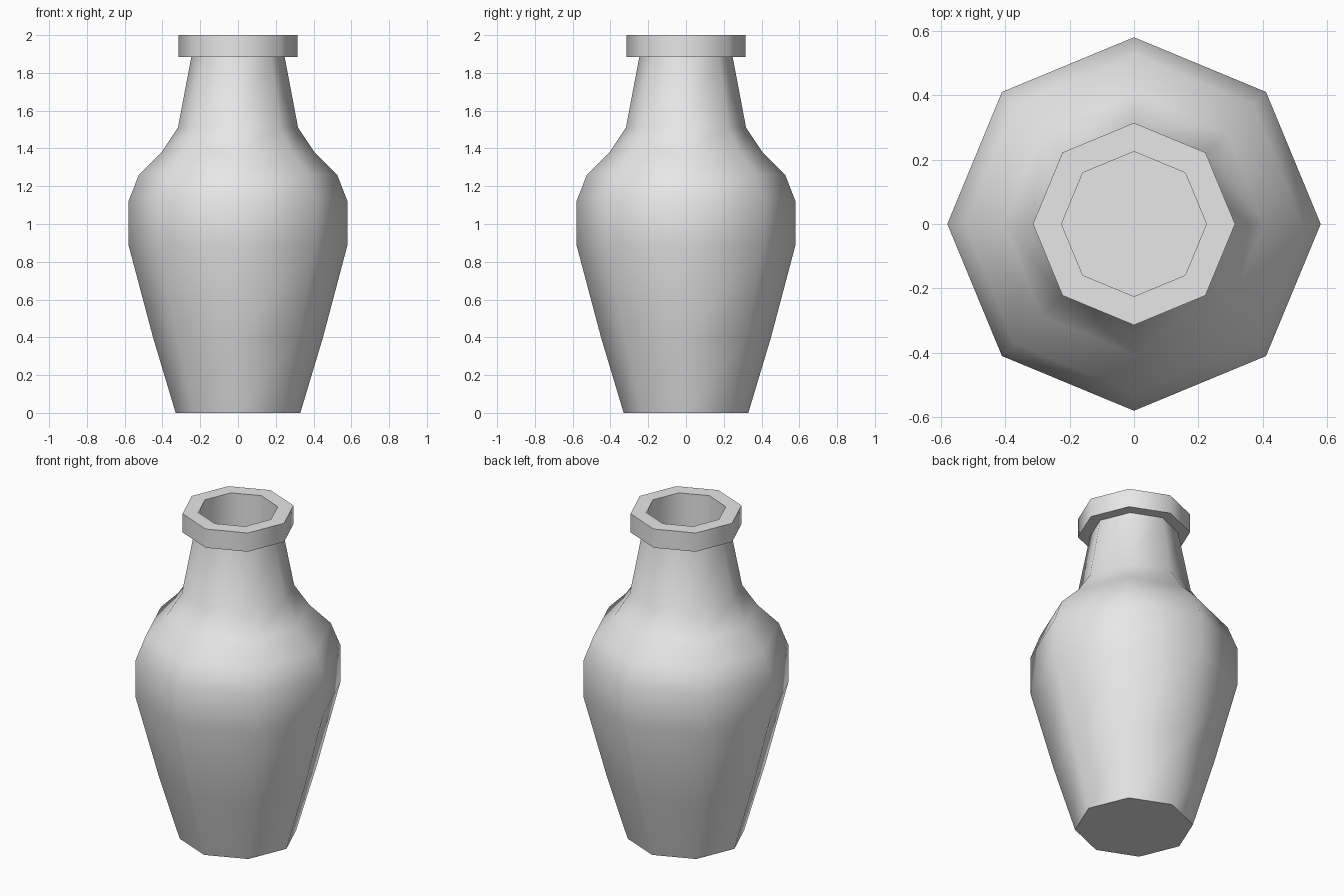
import bpy
import bmesh
import math

SIDES = 8

cube = bpy.data.objects.get("Cube")
if cube:
    bpy.data.objects.remove(cube, do_unlink=True)

# Plain clay grey
clay = bpy.data.materials.new("clay_grey")
clay.use_nodes = True
colour = (0.8, 0.8, 0.8, 1.0)
clay.diffuse_color = colour
clay.node_tree.nodes["Principled BSDF"].inputs["Base Color"].default_value = colour


def lathe(name, profile, cap_start=False, cap_end=False):
    """Turn a (radius, height) profile into an eight-sided part."""
    bm = bmesh.new()
    rings = []
    for radius, z in profile:
        angles = [math.tau * i / SIDES for i in range(SIDES)]
        rings.append([bm.verts.new((radius * math.cos(a), radius * math.sin(a), z))
                      for a in angles])
    for low, high in zip(rings, rings[1:]):
        for i in range(SIDES):
            j = (i + 1) % SIDES
            bm.faces.new((low[i], low[j], high[j], high[i]))
    if cap_start:
        bm.faces.new(rings[0][::-1])
    if cap_end:
        bm.faces.new(rings[-1])
    mesh = bpy.data.meshes.new(name)
    bm.to_mesh(mesh)
    bm.free()
    mesh.materials.append(clay)
    mesh.shade_smooth()
    mesh.set_sharp_from_angle(angle=math.radians(50))
    obj = bpy.data.objects.new(name, mesh)
    bpy.context.collection.objects.link(obj)
    return obj


# Closed foot, belly, shoulder and neck
lathe("vase_body", [(0.33, 0), (0.45, 0.40), (0.58, 0.89), (0.58, 1.12),
                    (0.525, 1.26), (0.405, 1.38), (0.318, 1.51), (0.247, 1.885)],
      cap_start=True)

# Collar around the mouth, with the hollow inside the neck
lathe("rim_and_mouth", [(0.247, 1.885), (0.314, 1.885), (0.314, 2.0),
                        (0.225, 2.0), (0.225, 1.5)],
      cap_end=True)
